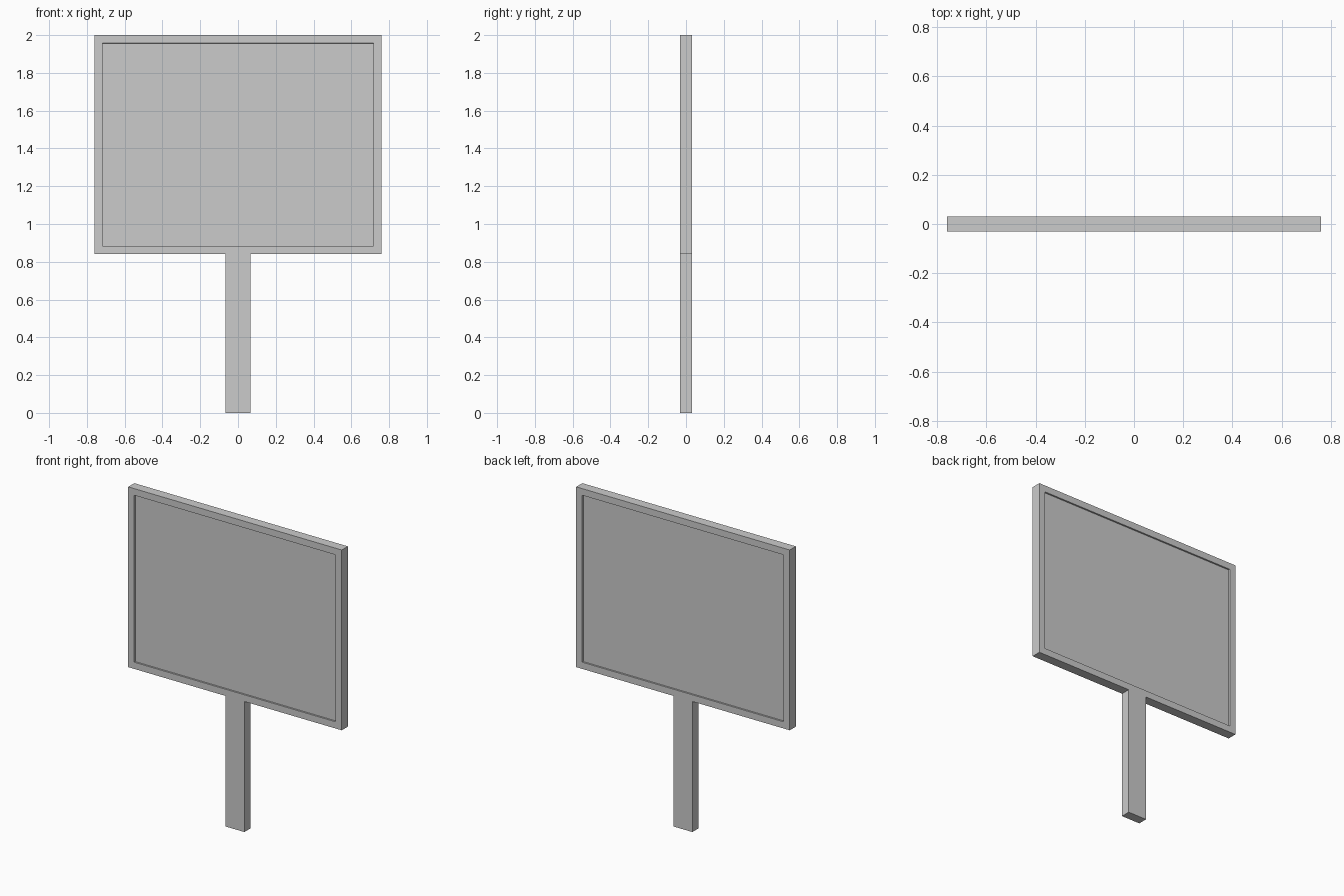
import bpy, bmesh
from mathutils import Matrix

if "Cube" in bpy.data.objects:
    bpy.data.objects.remove(bpy.data.objects["Cube"])

W, T, Z0, Z1 = 1.52, 0.062, 0.84, 2.0   # board width, thickness, bottom, top
POST = 0.067                            # half width of post
RIM, DEPTH = 0.043, 0.01                # frame border and panel recess

bm = bmesh.new()

# board slab
bmesh.ops.create_cube(bm, size=1, matrix=Matrix.Translation((0, 0, (Z0 + Z1) / 2))
                      @ Matrix.Diagonal((W, T, Z1 - Z0, 1)))

# loop cuts at the post's sides
for x in (-POST, POST):
    bmesh.ops.bisect_plane(bm, geom=bm.verts[:] + bm.edges[:] + bm.faces[:],
                           plane_co=(x, 0, 0), plane_no=(1, 0, 0))
bm.normal_update()

# recessed panels, front and back
for s in (-1, 1):
    panel = [f for f in bm.faces if f.normal.y * s > 0.9]
    bmesh.ops.inset_region(bm, faces=panel, thickness=RIM, use_even_offset=True)
    moved = {v for f in panel for v in f.verts}
    bmesh.ops.inset_region(bm, faces=panel, thickness=0.0005, use_even_offset=True)
    for v in {v for f in panel for v in f.verts}:
        v.co.y -= s * DEPTH
    bm.normal_update()

# post pulled down from the middle of the underside
under = [f for f in bm.faces if f.normal.z < -0.9
         and abs(f.calc_center_median().x) < 0.01 and f.calc_center_median().z < Z0 + 0.01]
ext = bmesh.ops.extrude_face_region(bm, geom=under)
bmesh.ops.delete(bm, geom=under, context='FACES_ONLY')
for v in ext['geom']:
    if isinstance(v, bmesh.types.BMVert):
        v.co.z = 0

bmesh.ops.recalc_face_normals(bm, faces=bm.faces[:])
mesh = bpy.data.meshes.new("sign_board_on_post")
bm.to_mesh(mesh)
bm.free()
sign = bpy.data.objects.new("sign_board_on_post", mesh)
bpy.context.collection.objects.link(sign)
